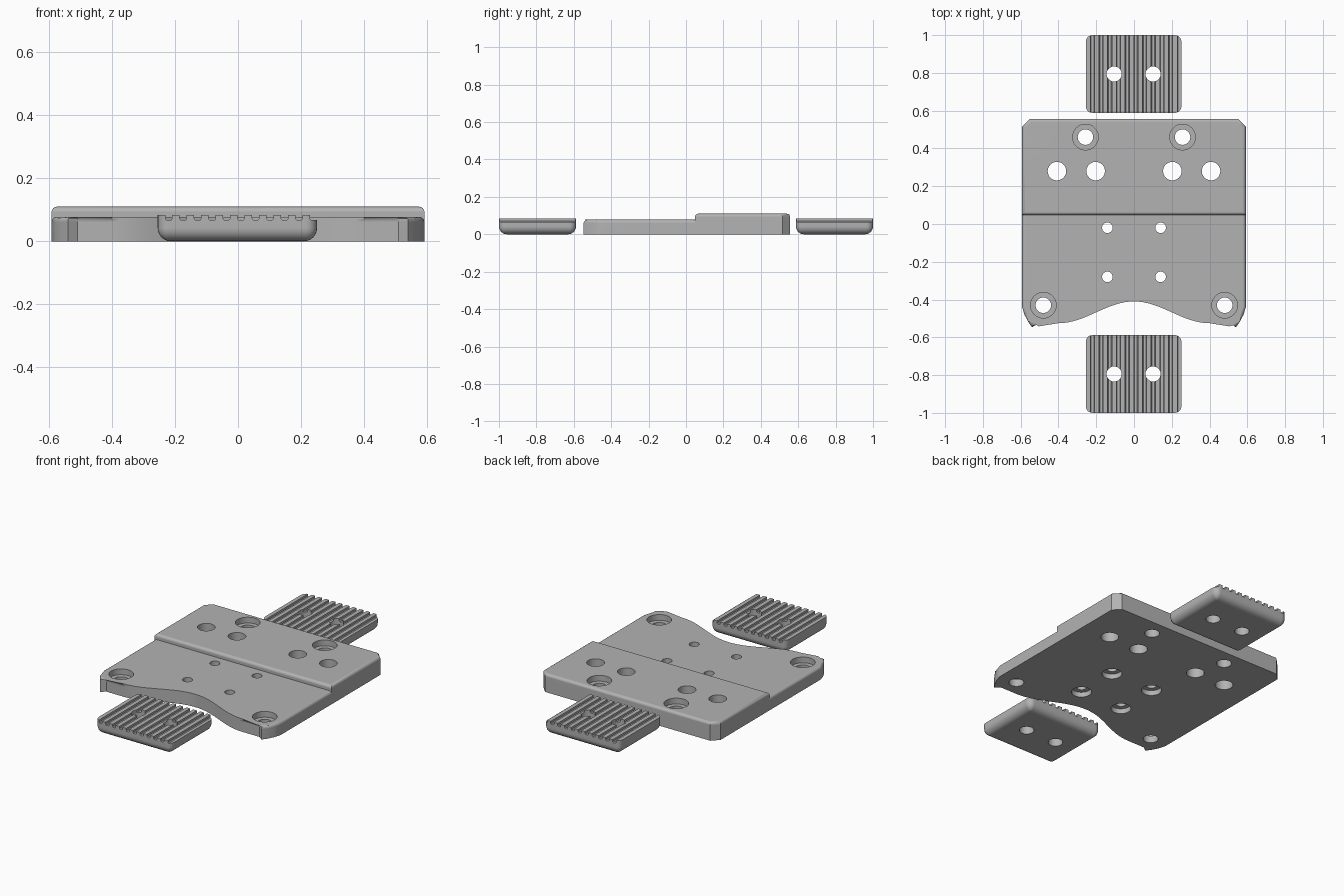
import bpy, bmesh
from math import sin, cos, pi, radians

if "Cube" in bpy.data.objects:
    bpy.data.objects.remove(bpy.data.objects["Cube"])

grey = bpy.data.materials.new("plain grey")
grey.use_nodes = True
COLOUR = (0.45, 0.45, 0.45, 1)
grey.diffuse_color = COLOUR
grey.node_tree.nodes["Principled BSDF"].inputs["Base Color"].default_value = COLOUR


def make_object(name, bm):
    bmesh.ops.recalc_face_normals(bm, faces=bm.faces)
    mesh = bpy.data.meshes.new(name)
    bm.to_mesh(mesh)
    bm.free()
    mesh.materials.append(grey)
    obj = bpy.data.objects.new(name, mesh)
    bpy.context.scene.collection.objects.link(obj)
    return obj


def loft(bm, rings):
    """Join rings of equal length into a closed solid."""
    loops = [[bm.verts.new(p) for p in ring] for ring in rings]
    count = len(loops[0])
    for low, high in zip(loops, loops[1:]):
        for i in range(count):
            j = (i + 1) % count
            bm.faces.new((low[i], low[j], high[j], high[i]))
    bm.faces.new(loops[0][::-1])
    bm.faces.new(loops[-1])


def drill(bm, x, y, steps):
    """Stepped round cutter; steps are (radius, height) pairs."""
    n = 32
    loft(bm, [[(x + r * cos(2 * pi * i / n), y + r * sin(2 * pi * i / n), z)
               for i in range(n)] for r, z in steps])


def cut(obj, bm):
    cutter = make_object("cutter", bm)
    cutter.hide_render = True
    mod = obj.modifiers.new("cut", "BOOLEAN")
    mod.operation, mod.solver, mod.object = "DIFFERENCE", "EXACT", cutter
    bpy.context.view_layer.objects.active = obj
    bpy.ops.object.modifier_apply(modifier=mod.name)
    bpy.data.objects.remove(cutter)


def finish(obj):
    bpy.ops.object.select_all(action="DESELECT")
    obj.select_set(True)
    bpy.context.view_layer.objects.active = obj
    bpy.ops.object.shade_smooth_by_angle(angle=radians(30))
    obj.modifiers.new("clean shading", "WEIGHTED_NORMAL").keep_sharp = True


# Stepped base plate: low front deck, higher rear deck
LOW, HIGH, HALF, STEP = 0.078, 0.11, 0.592, 0.048
right = [(0.4 * i / 16, -0.525 + 0.0575 * (1 + cos(pi * i / 16))) for i in range(17)]
right += [(0.51, -0.525), (0.54, -0.547), (0.562, -0.515),
          (0.58, -0.48), (HALF, -0.44), (HALF, STEP)]
front = [(-x, y) for x, y in right[:0:-1]] + right
rear = [(HALF, STEP), (HALF, 0.515), (0.552, 0.557)]
rear += [(-x, y) for x, y in rear[::-1]]

bm = bmesh.new()
base = [bm.verts.new((x, y, 0)) for x, y in front + rear[1:-1]]
low = [bm.verts.new((x, y, LOW)) for x, y in front]
high = [bm.verts.new((x, y, HIGH)) for x, y in rear]
base_rear = base[len(front) - 1:] + base[:1]
bm.faces.new(base[::-1])
bm.faces.new(low)
bm.faces.new(high)
bm.faces.new((low[0], low[-1], high[0], high[-1]))
for i in range(len(front) - 1):
    bm.faces.new((base[i], base[i + 1], low[i + 1], low[i]))
last = len(rear) - 2
for i in range(last + 1):
    side = [base_rear[i], base_rear[i + 1]]
    side += [low[0]] if i == last else []
    side += [high[i + 1], high[i]]
    side += [low[-1]] if i == 0 else []
    bm.faces.new(side)

# Rounded upper rims
rims = [bm.edges.get(pair) for pair in zip(low, low[1:])]
rims += [bm.edges.get(pair) for pair in zip(high, high[1:] + high[:1])]
bmesh.ops.bevel(bm, geom=rims, offset=0.017, segments=4, profile=0.5,
                affect="EDGES", clamp_overlap=False)
plate = make_object("base_plate", bm)

# Plate holes: counterbored corners, plain rear row, small holes recessed below
bm = bmesh.new()
for s in (-1, 1):
    for x, y, top in ((0.257, 0.46, HIGH), (0.48, -0.43, LOW)):
        ledge = top - 0.035
        drill(bm, s * x, y, [(0.041, -0.1), (0.041, ledge), (0.068, ledge), (0.068, 0.2)])
    for x in (0.203, 0.408):
        drill(bm, s * x, 0.28, [(0.049, -0.1), (0.049, 0.2)])
    for y in (-0.02, -0.28):
        drill(bm, s * 0.141, y, [(0.055, -0.1), (0.055, 0.03), (0.028, 0.03), (0.028, 0.2)])
cut(plate, bm)
finish(plate)


# Ribbed clamp pads in front of and behind the plate
def pad_ring(cy, inset, z):
    hx, hy, r = 0.253 - inset, 0.206 - inset, max(0.035 - inset, 0.004)
    ring = []
    for k, (sx, sy) in enumerate(((1, 1), (-1, 1), (-1, -1), (1, -1))):
        for i in range(6):
            a = (k + i / 5) * pi / 2
            ring.append((-0.002 + sx * (hx - r) + r * cos(a),
                         cy + sy * (hy - r) + r * sin(a), z))
    return ring


RADIUS, GROOVE, TOP, PITCH = 0.042, 0.067, 0.084, 0.046
for name, cy in (("front_pad", -0.794), ("rear_pad", 0.794)):
    bm = bmesh.new()
    arc = [i * pi / 12 for i in range(7)]
    rings = [pad_ring(cy, RADIUS * (1 - sin(a)), RADIUS * (1 - cos(a))) for a in arc]
    loft(bm, rings + [pad_ring(cy, 0, TOP)])
    pad = make_object(name, bm)

    # Lengthwise grooves, the last one open at the side
    bm = bmesh.new()
    for i in range(11):
        x0 = -0.231 + i * PITCH
        x1 = x0 + 0.022 if i < 10 else 0.3
        profile = [(x0 + 0.004, GROOVE), (x1 - 0.004, GROOVE), (x1, GROOVE + 0.005),
                   (x1, 0.1), (x0, 0.1), (x0, GROOVE + 0.005)]
        loft(bm, [[(x, cy + e, z) for x, z in profile] for e in (-0.3, 0.3)])
    cut(pad, bm)

    bm = bmesh.new()
    for x in (-0.105, 0.101):
        drill(bm, x, cy, [(0.04, -0.1), (0.04, 0.2)])
    cut(pad, bm)
    finish(pad)
